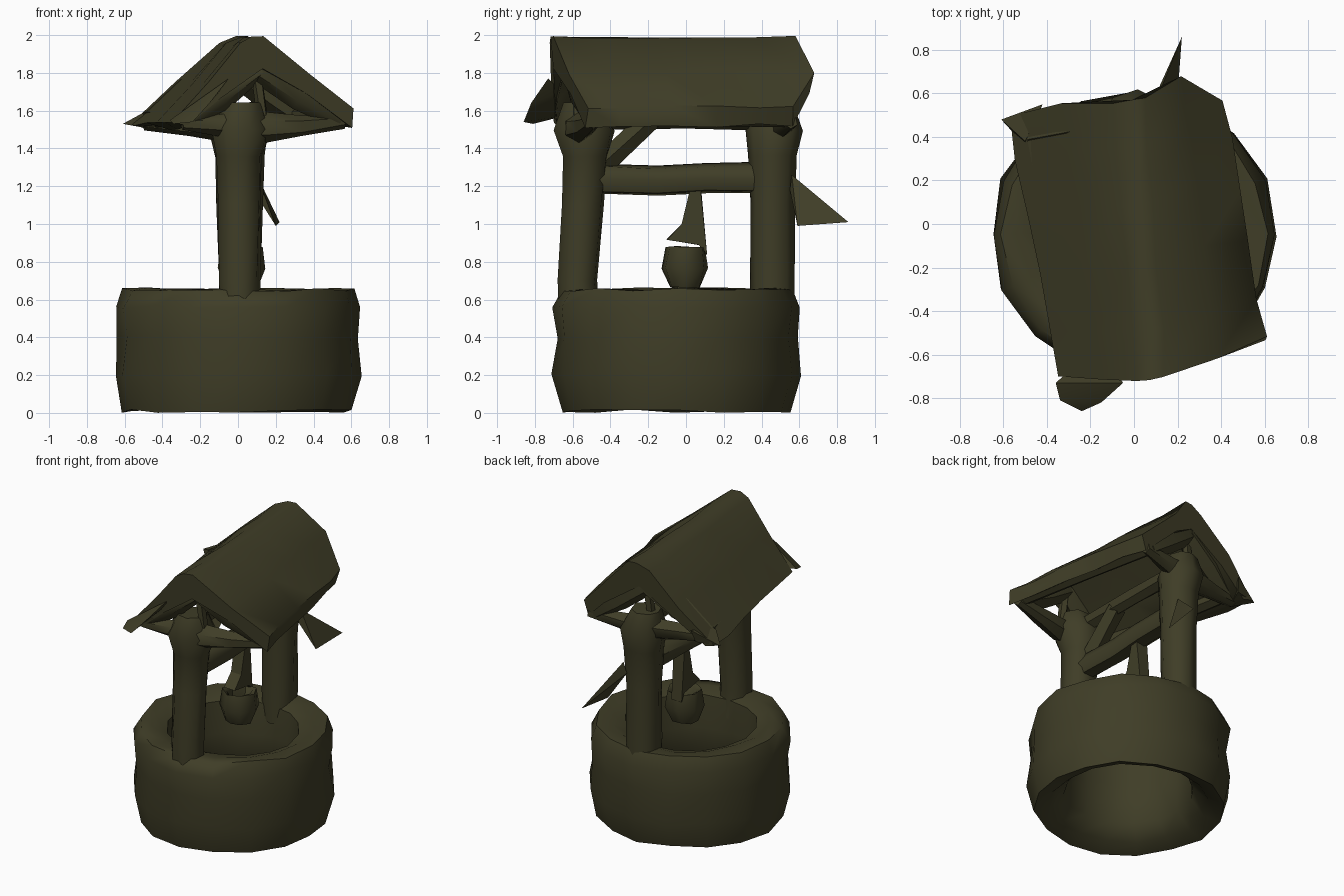
import bpy, bmesh, math, random
from mathutils import Vector, Matrix

random.seed(4)
if "Cube" in bpy.data.objects:
    bpy.data.objects.remove(bpy.data.objects["Cube"], do_unlink=True)

COLOUR = (0.05, 0.047, 0.02, 1)
wood = bpy.data.materials.new("dark olive")
wood.use_nodes = True
wood.diffuse_color = COLOUR
bsdf = wood.node_tree.nodes["Principled BSDF"]
bsdf.inputs["Base Color"].default_value = COLOUR
bsdf.inputs["Roughness"].default_value = 0.9

# The roof frame is twisted against the posts
TWIST = Matrix.Translation((0.03, -0.03, 0)) @ Matrix.Rotation(math.radians(11), 4, 'Z')


def finish(name, bm, wear=0.0, matrix=None, angle=55):
    """Roughen, place and shade one part."""
    for v in bm.verts:
        v.co += Vector([random.uniform(-wear, wear) for _ in range(3)])
    if matrix:
        bm.transform(matrix)
    bmesh.ops.recalc_face_normals(bm, faces=bm.faces)
    mesh = bpy.data.meshes.new(name)
    bm.to_mesh(mesh)
    bm.free()
    mesh.materials.append(wood)
    ob = bpy.data.objects.new(name, mesh)
    bpy.context.collection.objects.link(ob)
    bpy.ops.object.select_all(action='DESELECT')
    ob.select_set(True)
    bpy.context.view_layer.objects.active = ob
    bpy.ops.object.shade_smooth_by_angle(angle=math.radians(angle))


def skin(bm, loops, wrap=False):
    """Bridge equal vertex loops with quads, capped unless wrapped round."""
    rings = [[bm.verts.new(p) for p in loop] for loop in loops]
    pairs = list(zip(rings, rings[1:])) + ([(rings[-1], rings[0])] if wrap else [])
    for a, b in pairs:
        for i in range(len(a)):
            j = (i + 1) % len(a)
            bm.faces.new((a[i], a[j], b[j], b[i]))
    if not wrap:
        bm.faces.new(rings[0])
        bm.faces.new(rings[-1])


def beam(name, path, radii, sides=6, wear=0.01, matrix=None):
    """Rough timber following a path of points."""
    path = [Vector(p) for p in path]
    rot = (path[-1] - path[0]).to_track_quat('Z', 'Y').to_matrix()
    angles = [math.tau * (i + 0.5) / sides for i in range(sides)]
    bm = bmesh.new()
    skin(bm, [[p + rot @ Vector((r * math.cos(a), r * math.sin(a), 0)) for a in angles]
              for p, r in zip(path, radii)])
    finish(name, bm, wear, matrix)


def lathe(name, profile, centre, sides, wear):
    """Closed profile turned round the vertical axis."""
    bm = bmesh.new()
    skin(bm, [[(r * math.cos(math.tau * i / sides), r * math.sin(math.tau * i / sides), z)
               for i in range(sides)] for r, z in profile], wrap=True)
    finish(name, bm, wear, Matrix.Translation(centre))


def shard(name, points):
    """Pointed splinter: the hull of a few points."""
    bm = bmesh.new()
    for p in points:
        bm.verts.new(p)
    bmesh.ops.convex_hull(bm, input=bm.verts)
    finish(name, bm, angle=25)


# Stone well wall, an open ring with a rounded foot
lathe("well_wall", [(0.42, 0.14), (0.51, 0.045), (0.61, 0.01), (0.655, 0.2), (0.635, 0.4),
                    (0.65, 0.56), (0.61, 0.65), (0.52, 0.655), (0.43, 0.62), (0.41, 0.4)],
      (0, -0.05, 0), 16, 0.01)

# Posts
beam("front_post", [(0.01, -0.565, 0.5), (0.01, -0.575, 0.7), (0.01, -0.55, 1.1),
                    (0.01, -0.535, 1.36), (0.02, -0.54, 1.5), (0.03, -0.55, 1.64)],
     [0.11, 0.11, 0.115, 0.125, 0.165, 0.1], 8, 0.006)
beam("back_post", [(0.01, 0.455, 0.5), (0.01, 0.455, 0.7), (0.01, 0.46, 1.1),
                   (0.01, 0.46, 1.36), (0.0, 0.47, 1.5), (-0.02, 0.47, 1.64)],
     [0.115, 0.115, 0.12, 0.13, 0.155, 0.1], 8, 0.006)

# Axle, corner brace and the beam joining the post tops
beam("axle", [(0, -0.5, 1.24), (0, -0.15, 1.23), (0, 0.1, 1.24), (0, 0.42, 1.245)],
     [0.085, 0.08, 0.085, 0.085], 7, 0.006)
beam("front_brace", [(0, -0.5, 1.26), (0, -0.18, 1.56)], [0.06, 0.06], 5, 0.006)
beam("top_beam", [(0.01, -0.52, 1.55), (0, 0, 1.56), (0, 0.46, 1.55)], [0.055] * 3, 6, 0.005)

# Roof slab: a folded section swept along a ridge that is twisted less than the eaves
section = [(-0.5, 1.53), (-0.28, 1.75), (-0.08, 1.95), (0, 1.99), (0.06, 1.985), (0.28, 1.8),
           (0.48, 1.62), (0.46, 1.52), (0.25, 1.69), (0.02, 1.83), (-0.22, 1.66), (-0.42, 1.51)]
front_edge = [-0.58, -0.63, -0.67, -0.68, -0.68, -0.65, -0.6, -0.6, -0.64, -0.67, -0.63, -0.58]
back_edge = [0.62, 0.64, 0.6, 0.59, 0.6, 0.67, 0.52, 0.52, 0.65, 0.59, 0.62, 0.62]
loops = []
for t in (0, 0.17, 0.4, 0.62, 0.83, 1):
    loop = []
    for (u, z), front, back in zip(section, front_edge, back_edge):
        y = front + (back - front) * t
        loop.append((u + 0.25 * y * (z - 1.53), y, z))
    loops.append(loop)
bm = bmesh.new()
skin(bm, loops)
finish("roof", bm, 0.012, TWIST)

# Gable frames with rafters, tie beam and king post
for end, y in (("front", -0.55), ("back", 0.51)):
    peak = 0.08 * y
    for side, s in (("left", 1), ("right", -1)):
        beam(f"{end}_{side}_rafter",
             [(s * 0.41, y, 1.55), (s * 0.22 + peak / 2, y, 1.68), (peak, y, 1.84)],
             [0.045, 0.085, 0.085], 6, 0.008, TWIST)
    beam(f"{end}_tie_beam", [(-0.44, y, 1.53), (-0.2, y, 1.52), (0, y, 1.51), (0.2, y, 1.52),
                             (0.44, y, 1.54)],
         [0.035, 0.06, 0.08, 0.06, 0.035], 6, 0.006, TWIST)
    beam(f"{end}_king_post", [(0, y, 1.53), (peak, y, 1.84)], [0.03, 0.03], 5, 0.003, TWIST)

# Lengthwise timbers under the eaves
for name, u, z in (("left_eave_beam", 0.4, 1.57), ("right_eave_beam", -0.38, 1.565)):
    beam(name, [(u, -0.55, z), (u, 0, z), (u, 0.5, z)], [0.055] * 3, 6, 0.005, TWIST)

# Splintered eave tips and crank handle
shard("front_splinter", [(-0.36, -0.73, 1.55), (-0.34, -0.81, 1.53), (-0.24, -0.86, 1.54),
                         (-0.15, -0.82, 1.64), (-0.05, -0.73, 1.77), (-0.1, -0.66, 1.7),
                         (-0.28, -0.66, 1.57)])
shard("back_splinter", [(-0.61, 0.48, 1.53), (-0.5, 0.38, 1.59), (-0.5, 0.36, 1.51),
                        (-0.42, 0.55, 1.62), (-0.44, 0.52, 1.53)])
shard("crank_handle", [(0.1, 0.56, 1.26), (0.08, 0.55, 1.18), (0.2, 0.59, 0.99), (0.22, 0.86, 1.01)])

# Bucket, open at the top
lathe("bucket", [(0.085, 0.66), (0.13, 0.77), (0.11, 0.88), (0.09, 0.87), (0.07, 0.7)],
      (0.015, -0.005, 0), 7, 0.008)

# Bucket rope and bail, a flat side profile given thickness
profile = [(-0.1, 0.92), (-0.02, 1.0), (0.02, 1.18), (0.08, 1.18), (0.11, 0.84), (0.07, 0.89)]
bm = bmesh.new()
skin(bm, [[(x, y, z) for y, z in profile] for x in (-0.04, 0.04)])
finish("bucket_bail", bm, 0.004, angle=30)
